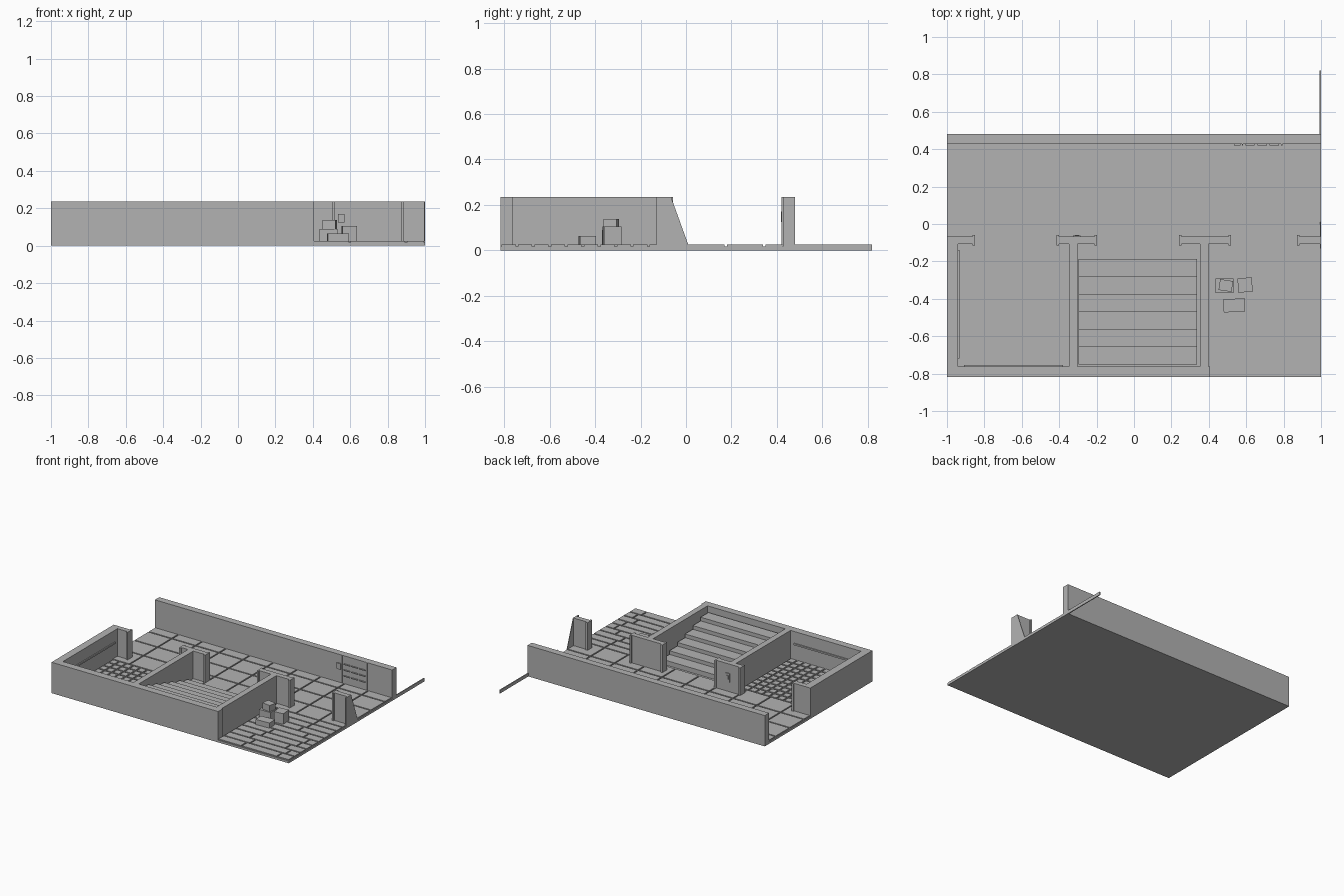
import bpy
import bmesh
import random
from mathutils import Matrix

random.seed(4)
cube = bpy.data.objects.get("Cube")
if cube:
    bpy.data.objects.remove(cube, do_unlink=True)

grey = bpy.data.materials.new("plain_grey")
grey.use_nodes = True
grey.diffuse_color = (0.448, 0.448, 0.448, 1)
grey.node_tree.nodes["Principled BSDF"].inputs["Base Color"].default_value = grey.diffuse_color

FLOOR, BED, TOP = 0.025, 0.017, 0.235


def finish(name, bm):
    mesh = bpy.data.meshes.new(name)
    bm.to_mesh(mesh)
    bm.free()
    mesh.materials.append(grey)
    obj = bpy.data.objects.new(name, mesh)
    bpy.context.collection.objects.link(obj)
    return obj


def add_box(bm, x0, x1, y0, y1, z0, z1, turn=0):
    centre = Matrix.Translation(((x0 + x1) / 2, (y0 + y1) / 2, (z0 + z1) / 2))
    size = Matrix.Diagonal((x1 - x0, y1 - y0, z1 - z0, 1))
    bmesh.ops.create_cube(bm, size=1, matrix=centre @ Matrix.Rotation(turn, 4, "Z") @ size)


def boxes(name, *parts):
    bm = bmesh.new()
    for part in parts:
        add_box(bm, *part)
    return finish(name, bm)


def tiled_floor(name, x0, x1, y0, y1, columns, rows, gap, stagger=False):
    """Raised rectangles separated by narrow grooves."""
    bm = bmesh.new()
    w, d = (x1 - x0) / columns, (y1 - y0) / rows
    for row in range(rows):
        shift = random.uniform(0.2, 0.8) * w if stagger else 0
        ya = y0 + row * d
        for col in range(columns + (1 if stagger else 0)):
            xa = max(x0, x0 + col * w - shift)
            xb = min(x1, x0 + (col + 1) * w - shift)
            add_box(bm, xa + gap / 2, xb - gap / 2, ya + gap / 2, ya + d - gap / 2,
                    BED - 0.004, FLOOR)
    return finish(name, bm)


# Base slab and the thin strip beyond its corner
boxes("base_slab", (-1, 1, -0.817, 0.48, 0, BED))
boxes("corner_strip", (0.993, 1, 0.48, 0.82, 0, FLOOR))

# Floors
tiled_floor("corridor_tiles", -1, 1, -0.163, 0.43, 10, 1, 0.01).hide_render = False
bpy.data.objects.remove(bpy.data.objects["corridor_tiles"], do_unlink=True)
tiled_floor("corridor_tiles", -1, 1, -0.165, 0.345, 10, 3, 0.01)
tiled_floor("corridor_edge_tiles", -1, 1, 0.345, 0.43, 10, 1, 0.01)
tiled_floor("plank_floor", 0.4, 1, -0.817, -0.165, 2, 9, 0.01, stagger=True)
tiled_floor("small_tile_floor", -0.94, -0.35, -0.762, -0.165, 10, 10, 0.012)

# Outer walls and partitions
boxes("back_wall", (-1, 1, 0.428, 0.48, 0, TOP))
boxes("front_wall", (-1, 0.405, -0.817, -0.762, 0, TOP))
boxes("side_wall", (-1, -0.942, -0.762, -0.1, 0, TOP))
for name, x0, x1 in (("left_partition", 0.352, 0.397), ("right_partition", -0.348, -0.303)):
    boxes(name, (x0, x1, -0.762, -0.1, 0, TOP))

# Doorway piers with a thicker trim on each free end
for i, (x0, x1) in enumerate(((-1, -0.85), (-0.415, -0.197), (0.24, 0.518), (0.872, 1))):
    parts = [(x0, x1, -0.106, -0.068, BED, TOP)]
    if x0 > -1:
        parts.append((x0, x0 + 0.014, -0.116, -0.058, BED, TOP))
    if x1 < 1:
        parts.append((x1 - 0.014, x1, -0.116, -0.058, BED, TOP))
    boxes(f"doorway_pier_{i + 1}", *parts)

# Sloped end plate beside the last pier
bm = bmesh.new()
outline = ((-0.13, BED), (0.01, BED), (0.01, FLOOR), (-0.066, TOP), (-0.13, TOP))
face = bm.faces.new([bm.verts.new((0.995, y, z)) for y, z in outline])
side = bmesh.ops.extrude_face_region(bm, geom=[face])["geom"]
bmesh.ops.translate(bm, vec=(0.005, 0, 0),
                    verts=[v for v in side if isinstance(v, bmesh.types.BMVert)])
bmesh.ops.recalc_face_normals(bm, faces=bm.faces)
finish("sloped_end_plate", bm)

# Staircase rising towards the front wall
steps, back, front = 6, -0.187, -0.75
run, rise = (back - front) / steps, 0.028
boxes("staircase", *[(-0.296, 0.336, front, back - i * run,
                      BED if i == 0 else FLOOR + i * rise, FLOOR + (i + 1) * rise)
                     for i in range(steps)])

# Stack of crates
boxes("low_crate", (0.478, 0.592, -0.47, -0.4, FLOOR, 0.064, 0.06))
boxes("wide_crate", (0.437, 0.533, -0.37, -0.292, FLOOR, 0.09))
boxes("top_crate", (0.456, 0.526, -0.358, -0.3, 0.09, 0.138, -0.15))
boxes("tall_crate", (0.556, 0.632, -0.364, -0.288, FLOOR, 0.105, 0.1))

# Wall rails in the small tiled room
boxes("front_wall_rail", (-0.91, -0.38, -0.763, -0.753, 0.135, 0.147))
boxes("side_wall_rail", (-0.943, -0.934, -0.72, -0.14, 0.135, 0.147))

# Control panels
boxes("pier_panel", (-0.325, -0.285, -0.069, -0.061, 0.1, 0.165),
      (-0.315, -0.295, -0.062, -0.058, 0.12, 0.15))
boxes("back_wall_panel", (0.535, 0.57, 0.419, 0.429, 0.125, 0.17))

# Shutter on the back wall: two uprights and broken slats
boxes("shutter_uprights", *[(x - 0.003, x + 0.003, 0.421, 0.429, FLOOR, TOP) for x in (0.58, 0.79)])
boxes("shutter_slats", *[(x, x + 0.05, 0.42, 0.429, z, z + 0.006)
                         for z in (0.08, 0.125, 0.17) for x in (0.595, 0.66, 0.725)])
